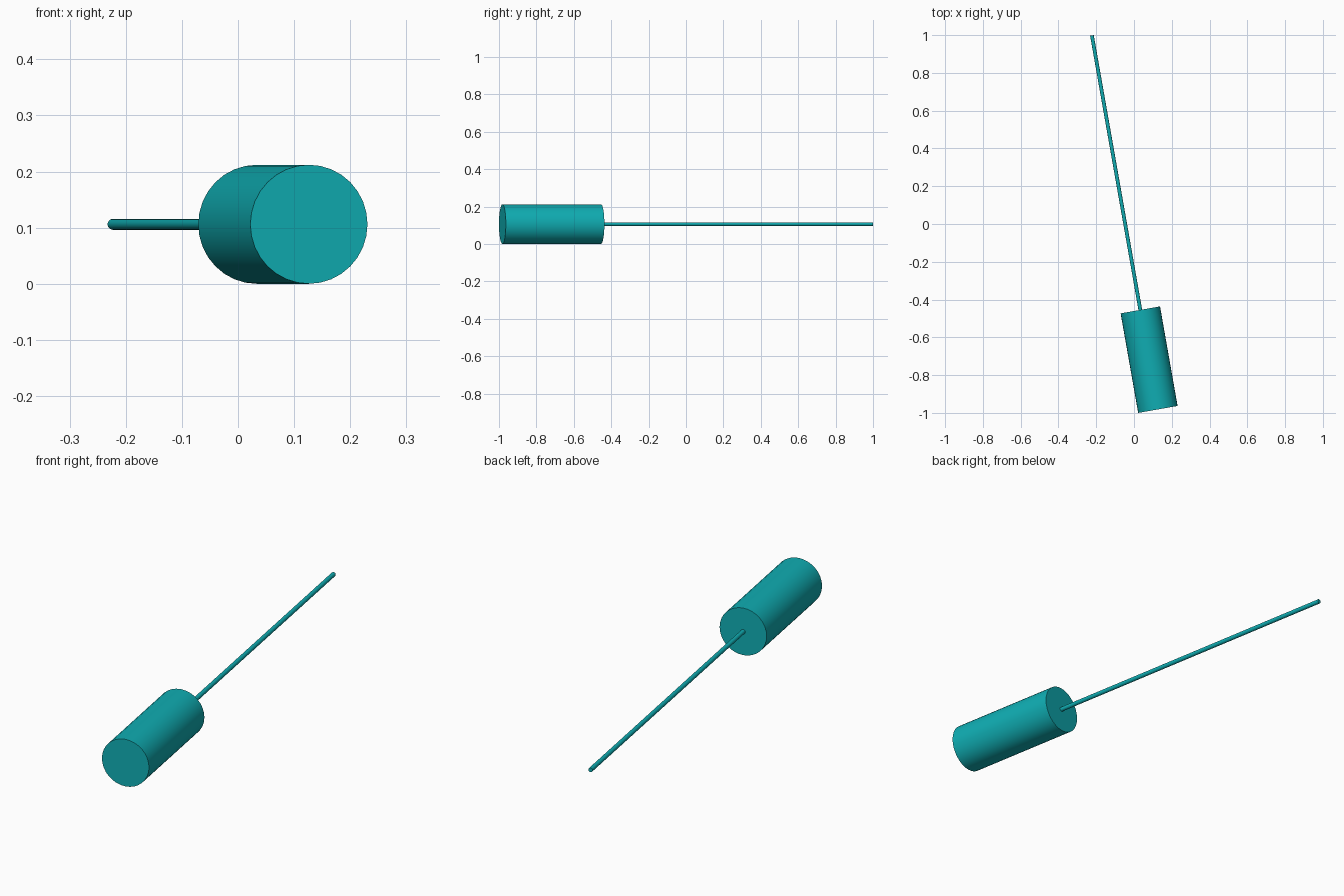
import bpy
from math import radians
from mathutils import Euler, Vector

if "Cube" in bpy.data.objects:
    bpy.data.objects.remove(bpy.data.objects["Cube"])

# Shared axis: lies flat, turned 10 degrees from +y
ROT = Euler((radians(-90), 0, radians(10)))
AXIS = ROT.to_matrix() @ Vector((0, 0, 1))
FRONT = Vector((0.1264, -0.9816, 0.106))  # centre of the front cap

mat = bpy.data.materials.new("teal")
mat.diffuse_color = (0.005, 0.42, 0.45, 1)
mat.use_nodes = True
mat.node_tree.nodes["Principled BSDF"].inputs["Base Color"].default_value = mat.diffuse_color


def rod(name, radius, start, end):
    """Capped cylinder along the shared axis between two distances."""
    bpy.ops.mesh.primitive_cylinder_add(
        vertices=32, radius=radius, depth=end - start,
        location=FRONT + AXIS * (start + end) / 2, rotation=ROT)
    ob = bpy.context.object
    ob.name = name
    ob.data.materials.append(mat)
    bpy.ops.object.shade_smooth_by_angle(angle=radians(30))


# Thick body and thin shaft
rod("body", 0.106, 0, 0.535)
rod("shaft", 0.0098, 0.535, 2.0105)
